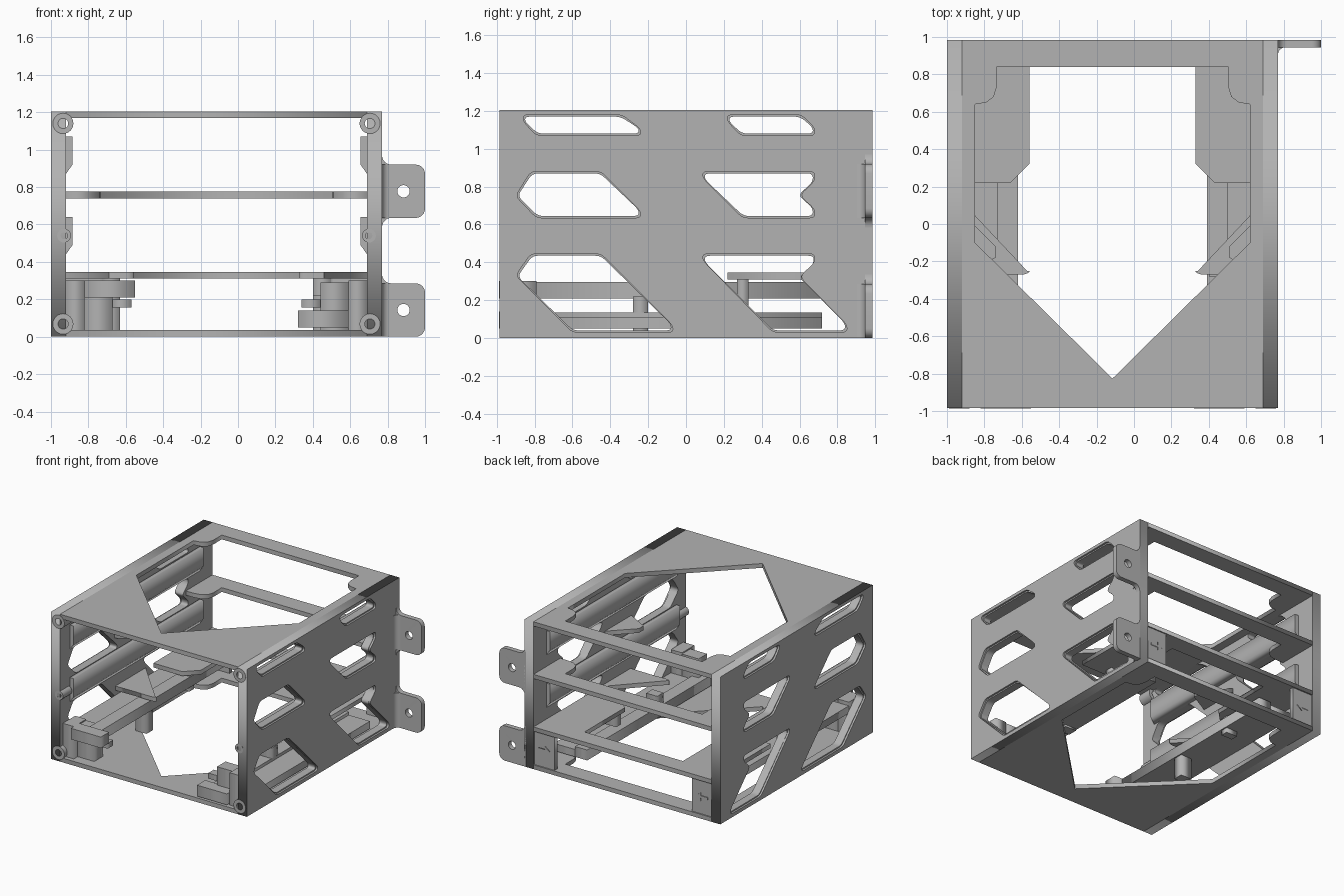
import bpy, bmesh, math
from mathutils import Vector

if "Cube" in bpy.data.objects:
    bpy.data.objects.remove(bpy.data.objects["Cube"])

grey = bpy.data.materials.new("light grey")
grey.use_nodes = True
grey.diffuse_color = (0.45, 0.45, 0.45, 1)
grey.node_tree.nodes["Principled BSDF"].inputs["Base Color"].default_value = (0.45, 0.45, 0.45, 1)

MID = -0.115              # mirror plane of the cage
L, R = -1.0, 0.77         # outer faces of the side walls
LI, RI = -0.92, 0.69      # inner faces of the side walls
F, B, H = -0.985, 0.985, 1.205
T = 0.035                 # deck thickness


def finish(name, bm):
    bmesh.ops.remove_doubles(bm, verts=bm.verts, dist=0.0002)
    bmesh.ops.recalc_face_normals(bm, faces=bm.faces)
    mesh = bpy.data.meshes.new(name)
    bm.to_mesh(mesh)
    bm.free()
    mesh.materials.append(grey)
    obj = bpy.data.objects.new(name, mesh)
    bpy.context.collection.objects.link(obj)
    return obj


def rounded(points, r):
    """Round every corner of a closed outline."""
    if not r:
        return points
    out = []
    pts = [Vector(p) for p in points]
    for i, p in enumerate(pts):
        ends = []
        for q in (pts[i - 1], pts[(i + 1) % len(pts)]):
            d = q - p
            ends.append(p + d.normalized() * min(r, d.length * 0.45))
        a, b = ends
        for k in range(5):
            t = k / 4
            out.append(a * (1 - t) ** 2 + p * 2 * t * (1 - t) + b * t * t)
    return out


def circle(u, v, r, n=24):
    return [(u + r * math.cos(math.tau * k / n), v + r * math.sin(math.tau * k / n)) for k in range(n)]


def plate(name, axis, lo, hi, outline, holes=()):
    """Extrude a flat outline with holes from lo to hi along an axis."""
    curve = bpy.data.curves.new(name, 'CURVE')
    curve.dimensions, curve.fill_mode = '2D', 'BOTH'
    curve.extrude = (hi - lo) / 2
    for loop in [outline, *holes]:
        s = curve.splines.new('POLY')
        s.points.add(len(loop) - 1)
        for sp, p in zip(s.points, loop):
            sp.co = (p[0], p[1], 0, 1)
        s.use_cyclic_u = True
    tmp = bpy.data.objects.new(name, curve)
    bpy.context.collection.objects.link(tmp)
    bpy.context.view_layer.update()
    mesh = bpy.data.meshes.new_from_object(tmp.evaluated_get(bpy.context.evaluated_depsgraph_get()))
    bpy.data.objects.remove(tmp)
    bm = bmesh.new()
    bm.from_mesh(mesh)
    bpy.data.meshes.remove(mesh)
    for v in bm.verts:
        a, b, c = v.co
        c += (lo + hi) / 2
        v.co = {'x': (c, a, b), 'y': (a, c, b), 'z': (a, b, c)}[axis]
    return finish(name, bm)


def box(name, x0, x1, y0, y1, z0, z1):
    return plate(name, 'z', z0, z1, [(x0, y0), (x1, y0), (x1, y1), (x0, y1)])


def flip(x):
    return 2 * MID - x


def mirrored(name, axis, lo, hi, outline, holes=()):
    """Build a part on the right side and its mirror on the left."""
    plate("right_" + name, axis, lo, hi, outline, holes)
    m = lambda loop: [(flip(u), v) for u, v in loop]
    plate("left_" + name, axis, lo, hi, m(outline), [m(h) for h in holes])


def symmetric(half):
    return half + [(flip(u), v) for u, v in reversed(half)]


# Side walls with lightening windows, given as (y, z)
windows = [
    [(-.86, 1.18), (-.34, 1.18), (-.24, 1.105), (-.24, 1.07), (-.79, 1.07), (-.86, 1.145)],
    [(.22, 1.18), (.61, 1.18), (.68, 1.11), (.68, 1.07), (.29, 1.07), (.22, 1.145)],
    [(-.82, .88), (-.45, .88), (-.24, .67), (-.24, .635), (-.79, .635), (-.9, .75)],
    [(.09, .88), (.68, .88), (.68, .83), (.6, .755), (.68, .68), (.68, .635), (.3, .635), (.09, .845)],
    [(-.82, .445), (-.45, .445), (-.07, .065), (-.07, .03), (-.6, .03), (-.9, .33)],
    [(.09, .445), (.68, .445), (.68, .4), (.6, .325), (.85, .07), (.85, .03), (.46, .03), (.09, .41)],
]


def inset(loop, d):
    us, vs = zip(*loop)
    cu, cv = (min(us) + max(us)) / 2, (min(vs) + max(vs)) / 2
    su, sv = 1 - 2 * d / (max(us) - min(us)), 1 - 2 * d / (max(vs) - min(vs))
    return [(cu + (u - cu) * su, cv + (v - cv) * sv) for u, v in loop]


wall = [(F, 0), (B, 0), (B, H), (F, H)]
wide = [rounded(w, 0.03) for w in windows]
narrow = [rounded(inset(w, 0.01), 0.03) for w in windows]
lip = 0.015
plate("right_wall", 'x', L + lip, LI, wall, narrow)
plate("right_window_rims", 'x', L, L + lip, wall, wide)
plate("left_wall", 'x', RI, R - lip, wall, narrow)
plate("left_window_rims", 'x', R - lip, R, wall, wide)

# Top and bottom decks with the arrow-shaped opening
curve_corner = [(-.85, .64), (-.79, .65), (-.75, .68), (-.735, .73), (-.735, .84)]
opening = symmetric([(MID - .001, -.825), (-.85, -.1)] + curve_corner)
deck = [(LI, F), (RI, F), (RI, B), (LI, B)]
plate("top_deck", 'z', H - T, H, deck, [opening])
plate("bottom_deck", 'z', 0, T, deck, [opening])

# Inner shelves, open towards the front
plate("upper_shelf", 'z', .74, .775, symmetric([(LI, B), (LI, .64)] + curve_corner))
plate("lower_shelf", 'z', .31, .345,
      symmetric([(LI, B), (LI, .22), (-.66, .22), (-.56, .32), (-.56, .84)]))

# Gussets that continue the shelves along the walls
mirrored("lower_gusset", 'z', .31, .345,
         [(LI, .12)] + rounded([(-.55, -.25), (-.58, -.27), (-.7, -.27)], .02) + [(LI, -.27)])
mirrored("upper_gusset", 'z', .74, .775, [(LI, .06), (-.74, -.12), (-.74, -.18), (LI, -.28)])

# Guide rails with a sloped underside between the window rows
for label, z in (("upper", .87), ("middle", .44)):
    mirrored(label + "_guide_rail", 'y', -.86, .82,
             [(LI, z), (-.885, z + .05), (-.885, z + .2), (LI, z + .2)])

# Screw bosses at the front
for label, x, z, r in (("top", -.935, 1.14, .055), ("bottom", -.935, .068, .055), ("middle", -.93, .54, .037)):
    mirrored(label + "_screw_boss", 'y', F - .001, -.87, circle(x, z, r), [circle(x, z, r * .5)])

# Sliding latches low on each wall, the two sides at different heights
for side, z, s in (("right", .21, lambda x: x), ("left", .05, flip)):
    def part(name, x0, x1, y0, y1, z0, z1):
        a, b = sorted((s(x0), s(x1)))
        box(side + "_" + name, a, b, y0, y1, z0, z1)
    part("latch_base", LI, -.73, -.9, .72, z, z + .06)
    part("latch_bar", -.73, -.62, -.9, .72, z, z + .085)
    part("latch_head", -.82, -.55, F - .002, -.88, z, z + .09)
    part("latch_bracket", LI, -.82, -.95, -.79, T, .3)
    part("latch_post", -.82, -.67, -.9, -.79, T, .29)
    part("latch_tooth", -.67, -.57, -.87, -.8, .155, .2)
    part("latch_stop", -.73, -.63, .27, .33, .17, .31)
    part("latch_foot", -.73, -.63, -.28, -.2, T, .22)

# Corner panels at the back with raised arrows pointing inwards
mirrored("back_panel", 'y', .94, .975, [(LI, T), (-.735, T), (-.735, .31), (LI, .31)])
mirrored("back_arrow", 'y', .975, .981,
         [(-.88, .165), (-.82, .165), (-.82, .14), (-.775, .175), (-.82, .21), (-.82, .185), (-.88, .185)])

# Mounting ears with a fillet into the left wall


def arc(cu, cv, r, a0, a1):
    angles = [math.radians(a0 + (a1 - a0) * k / 6) for k in range(7)]
    return [(cu + r * math.cos(a), cv + r * math.sin(a)) for a in angles]


for label, z0, z1 in (("lower", 0, .285), ("upper", .635, .92)):
    f = .05
    low = [(R - .01, 0)] if z0 == 0 else [(R - .01, z0 - f)] + arc(R + f, z0 - f, f, 180, 90)
    outline = (low + arc(1 - f, z0 + f, f, -90, 0) + arc(1 - f, z1 - f, f, 0, 90)
               + arc(R + f, z1 + f, f, 270, 180) + [(R - .01, z1 + f)])
    plate(label + "_ear", 'y', .945, B, outline, [circle(.885, (z0 + z1) / 2, .033)])
    # Small fillet on the front of the ear
    plate(label + "_ear_fillet", 'z', z0, z1, [(R - .01, .96), (R - .01, .905)]
          + arc(R + .04, .905, .04, 180, 90) + [(R + .04, .96)])

for obj in bpy.context.collection.objects:
    if obj.type == 'MESH' and ("boss" in obj.name or "_ear" in obj.name):
        bpy.ops.object.select_all(action='DESELECT')
        obj.select_set(True)
        bpy.context.view_layer.objects.active = obj
        bpy.ops.object.shade_smooth_by_angle(angle=math.radians(30))
